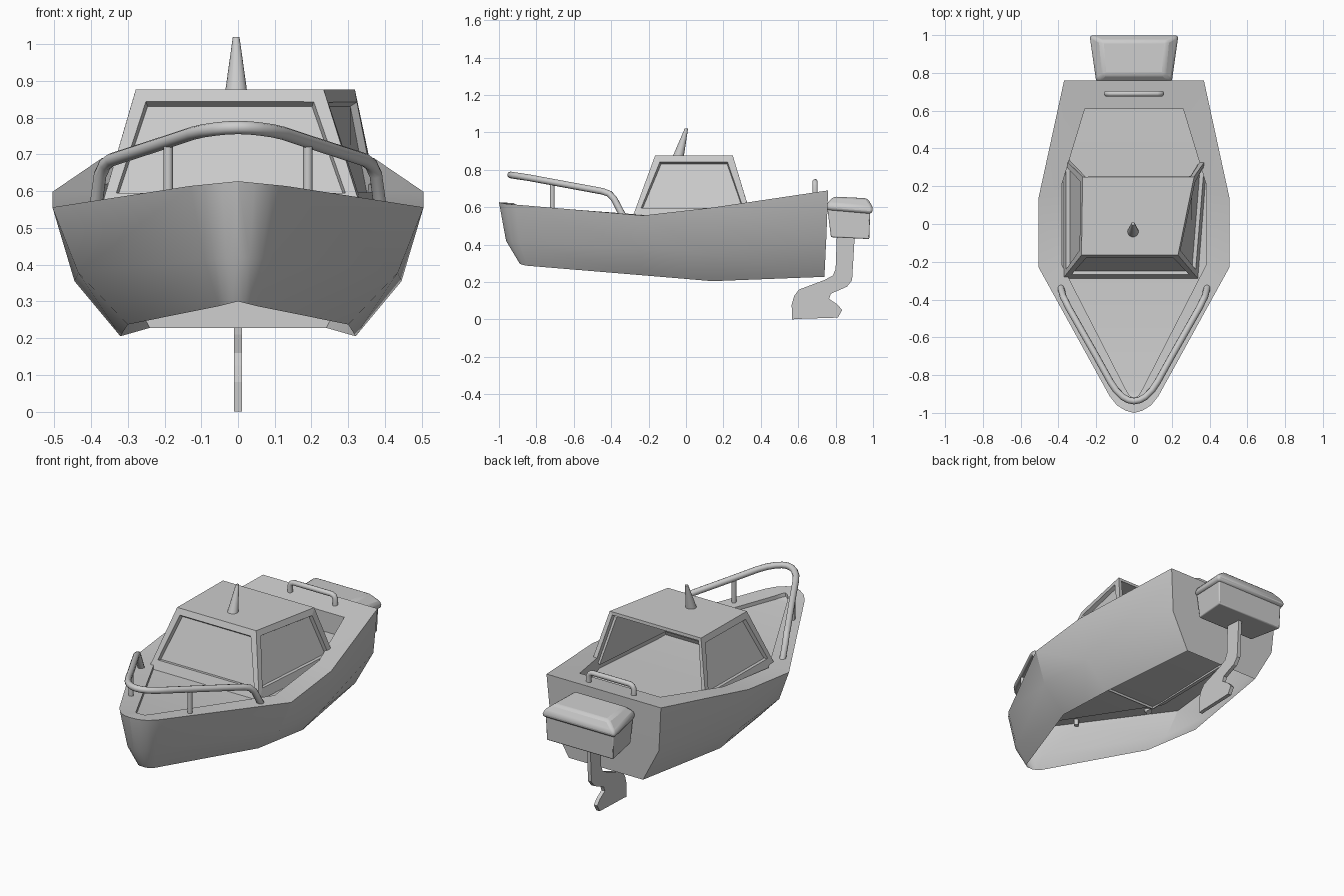
import bpy, bmesh
from mathutils import Vector

if "Cube" in bpy.data.objects:
    bpy.data.objects.remove(bpy.data.objects["Cube"])


def make(name, verts, faces, smooth=None, bevel=0):
    me = bpy.data.meshes.new(name)
    bm = bmesh.new()
    vs = [bm.verts.new(v) for v in verts]
    for f in faces:
        bm.faces.new([vs[i] for i in f])
    bmesh.ops.remove_doubles(bm, verts=bm.verts, dist=1e-5)
    bmesh.ops.recalc_face_normals(bm, faces=bm.faces)
    bm.to_mesh(me)
    bm.free()
    ob = bpy.data.objects.new(name, me)
    bpy.context.collection.objects.link(ob)
    if bevel:
        m = ob.modifiers.new("Bevel", 'BEVEL')
        m.width, m.segments = bevel, 2
    if smooth:
        shade(ob, smooth)
    return ob


def shade(ob, angle):
    bpy.ops.object.select_all(action='DESELECT')
    ob.select_set(True)
    bpy.context.view_layer.objects.active = ob
    bpy.ops.object.shade_smooth_by_angle(angle=angle)


def tube(name, pts, r):
    cu = bpy.data.curves.new(name, 'CURVE')
    cu.dimensions = '3D'
    cu.bevel_depth, cu.bevel_resolution, cu.use_fill_caps = r, 3, True
    sp = cu.splines.new('POLY')
    sp.points.add(len(pts) - 1)
    for p, c in zip(sp.points, pts):
        p.co = (*c, 1)
    ob = bpy.data.objects.new(name, cu)
    bpy.context.collection.objects.link(ob)
    bpy.ops.object.select_all(action='DESELECT')
    ob.select_set(True)
    bpy.context.view_layer.objects.active = ob
    bpy.ops.object.convert(target='MESH')
    shade(bpy.context.view_layer.objects.active, 0.8)


def mirrored(pts):
    """Right-hand path that ends on the centre line, continued to the left."""
    return pts + [(-x, y, z) for x, y, z in reversed(pts[:-1])]


# Hull: columns from stern to bow, each bottom, chine, gunwale, rim, floor
cols = [
    [(.24, .74, .228), (.35, .75, .43), (.37, .76, .69), (.26, .61, .667), (.26, .61, .55)],
    [(.32, .14, .205), (.445, .14, .355), (.505, .14, .598), (.385, .2, .605), (.385, .2, .545)],
    [(.30, -.24, .237), (.435, -.24, .378), (.505, -.23, .556), (.385, -.21, .558), (.385, -.21, .538)],
]
for x, y in [(.13, -.91), (.09, -.96), (.045, -.988), (0, -1)]:
    back = 1 + y
    cols.append([(x * .4, -.89 + back * .5, .30 - x * .1),
                 (x * .7, -.962 + back * .8, .42 - x * .05),
                 (x, y, .627 - x * .1),
                 (x * .3, -.92 + back * .4, .622 - x * .1),
                 (x * .3, -.92 + back * .4, .600 - x * .1)])
n, k = len(cols), 5
verts = [v for c in cols for v in c] + [(-x, y, z) for c in cols for x, y, z in c]
R = lambda i, j: i * k + j
L = lambda i, j: (n + i) * k + j
faces = []
for i in range(n - 1):
    for j in range(k - 1):
        for S in (R, L):
            if i == n - 2 and S is L:
                faces.append((S(i, j), R(n - 1, j), R(n - 1, j + 1), S(i, j + 1)))
            else:
                faces.append((S(i, j), S(i + 1, j), S(i + 1, j + 1), S(i, j + 1)))
    if i == n - 2:
        faces.append((R(i, 4), R(n - 1, 4), L(i, 4)))
    else:
        faces.append((R(i, 4), R(i + 1, 4), L(i + 1, 4), L(i, 4)))
for j in range(k - 1):
    faces.append((R(0, j), R(0, j + 1), L(0, j + 1), L(0, j)))
make("hull", verts, faces, smooth=0.47)

# Cabin: open at the back, recessed panes on front and sides
base = [(-.376, -.288, .542), (.338, -.288, .542), (.388, .35, .545), (-.376, .35, .545)]
roof = [(-.278, -.165, .877), (.233, -.165, .877), (.318, .25, .877), (-.272, .25, .877)]
cabin = make("cabin", base + roof, [(4, 5, 6, 7), (0, 1, 5, 4), (1, 2, 6, 5), (3, 0, 4, 7)])
bm = bmesh.new()
bm.from_mesh(cabin.data)
bm.faces.ensure_lookup_table()
if bm.faces[0].normal.z < 0:
    bmesh.ops.reverse_faces(bm, faces=bm.faces)
panes = list(bm.faces)[1:]
bmesh.ops.inset_individual(bm, faces=panes, thickness=.045)
for f in panes:
    for e in f.edges:
        a, b = sorted(e.verts, key=lambda v: v.co.z)
        if b.co.z - a.co.z > .1:
            a.co = a.co.lerp(b.co, .1)
bmesh.ops.inset_individual(bm, faces=panes, thickness=.008, depth=-.02)
bm.to_mesh(cabin.data)
bm.free()
sol = cabin.modifiers.new("Walls", 'SOLIDIFY')
sol.thickness, sol.offset = .025, -1

# Bow rail with posts
tube("bow_rail", mirrored([
    (.388, -.335, .55), (.375, -.385, .645), (.362, -.41, .672), (.345, -.445, .685),
    (.2, -.70, .732), (.125, -.835, .757), (.095, -.88, .764), (.06, -.915, .769),
    (.03, -.932, .772), (0, -.938, .773)]), .018)
for s, side in ((1, "right"), (-1, "left")):
    tube("rail_post_" + side, [(s * .19, -.715, .56), (s * .19, -.715, .735)], .013)

# Stern grab handle
tube("stern_handle", mirrored([
    (.145, .69, .66), (.145, .69, .715), (.138, .69, .729), (.122, .69, .736), (0, .69, .736)]), .015)

# Tilted antenna
bpy.ops.mesh.primitive_cone_add(vertices=16, radius1=.03, radius2=.009, depth=.15, location=(-.005, 0, 0))
mast = bpy.context.object
mast.name = "antenna"
for v in mast.data.vertices:
    t = v.co.z / .15 + .5
    v.co.z = .87 + .15 * t
    v.co.y += -.042 + .044 * t
shade(mast, 0.7)


def loft(name, sections, bevel):
    """Stack of four-cornered sections: front half-width, rear half-width, y front, y rear, z front, z rear."""
    vs, fs = [], [(3, 2, 1, 0)]
    for wf, wr, yf, yr, zf, zr in sections:
        vs += [(-wf, yf, zf), (wf, yf, zf), (wr, yr, zr), (-wr, yr, zr)]
    for s in range(len(sections) - 1):
        for i in range(4):
            a, b = s * 4 + i, s * 4 + (i + 1) % 4
            fs.append((a, b, b + 4, a + 4))
    t = len(vs) - 4
    fs.append((t, t + 1, t + 2, t + 3))
    make(name, vs, fs, smooth=0.6, bevel=bevel)


# Outboard motor: lower case and rounded cap
loft("motor_case", [(.185, .215, .775, .98, .44, .43), (.19, .22, .755, .985, .60, .585)], .006)
loft("motor_cap", [(.20, .235, .752, .995, .585, .565), (.20, .235, .752, 1.0, .62, .60),
                   (.16, .175, .79, .97, .657, .648)], .014)

# Motor leg: thin plate from a side profile
prof = [(.807, .46), (.903, .46), (.888, .21), (.86, .175), (.775, .138), (.765, .11), (.81, .08),
        (.835, .05), (.812, .01), (.59, .003), (.567, 0), (.565, .08), (.578, .125), (.604, .16),
        (.738, .21), (.785, .235), (.80, .27)]
m = len(prof)
make("motor_leg", [(s * .011, y, z) for s in (-1, 1) for y, z in prof],
     [tuple(range(m)), tuple(range(2 * m - 1, m - 1, -1))] +
     [(i, (i + 1) % m, m + (i + 1) % m, m + i) for i in range(m)])
